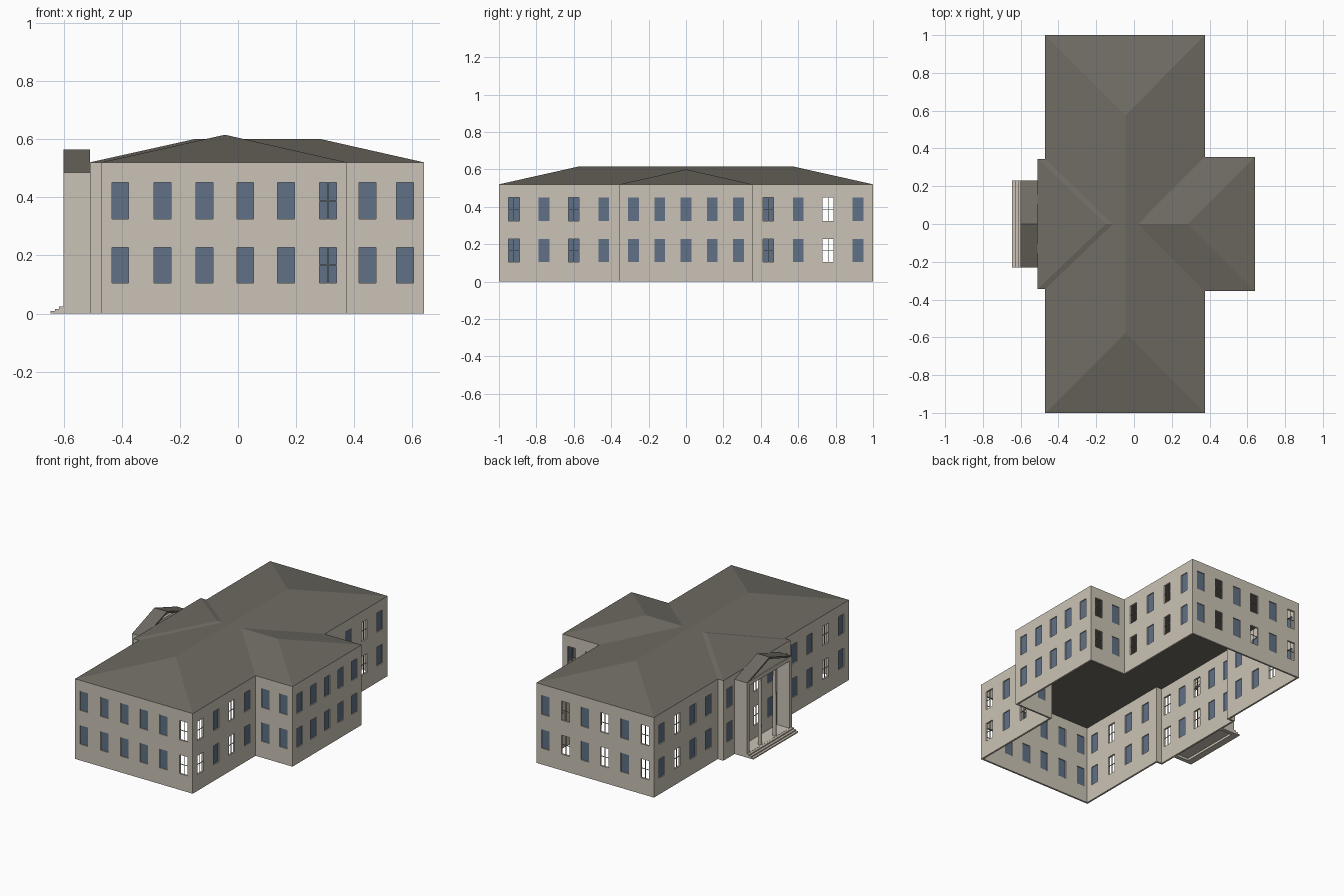
import bpy
import bmesh
from mathutils import Vector

if "Cube" in bpy.data.objects:
    bpy.data.objects.remove(bpy.data.objects["Cube"])


def material(name, rgb):
    m = bpy.data.materials.new(name)
    m.use_nodes = True
    m.diffuse_color = (*rgb, 1)
    bsdf = m.node_tree.nodes["Principled BSDF"]
    bsdf.inputs["Base Color"].default_value = (*rgb, 1)
    bsdf.inputs["Roughness"].default_value = 0.9
    return m


STONE = material("warm_stone", (0.60, 0.545, 0.465))
SLATE = material("grey_brown_roof", (0.16, 0.148, 0.125))
GLASS = material("blue_glass", (0.115, 0.165, 0.24))
BARS = material("window_bar_grey", (0.30, 0.28, 0.25))


def finish(name, bm, mat, fix_normals=True):
    if fix_normals:
        bmesh.ops.recalc_face_normals(bm, faces=bm.faces)
    me = bpy.data.meshes.new(name)
    bm.to_mesh(me)
    bm.free()
    me.materials.append(mat)
    ob = bpy.data.objects.new(name, me)
    bpy.context.collection.objects.link(ob)
    return ob


def add_box(bm, lo, hi):
    cube = bmesh.ops.create_cube(bm, size=1)["verts"]
    lo, hi = Vector(lo), Vector(hi)
    for v in cube:
        v.co = (lo + hi) / 2 + v.co * (hi - lo)


def box(name, lo, hi, mat):
    bm = bmesh.new()
    add_box(bm, lo, hi)
    return finish(name, bm, mat)


def prism(name, profile, x0, x1, mat):
    """Extrude a (y, z) outline along x."""
    bm = bmesh.new()
    face = bm.faces.new([bm.verts.new((x0, y, z)) for y, z in profile])
    new = bmesh.ops.extrude_face_region(bm, geom=[face])["geom"]
    for v in new:
        if isinstance(v, bmesh.types.BMVert):
            v.co.x = x1
    return finish(name, bm, mat)


EAVE = 0.52
FLOORS = ((0.105, 0.228), (0.325, 0.45))
HALF = 0.029
DEPTH = 0.012

# Walls: start corner, window centres along the wall, g = glazed, o = open
LONG = (-0.405, -0.26, -0.115, 0.025, 0.165, 0.31)
SIDE = (0.44, 0.6, 0.76, 0.92)
BACKWARD = tuple(-y for y in SIDE[::-1])
MID = (-0.28, -0.14, 0, 0.14, 0.28)
WING = (0.445, 0.575)
WALLS = (
    ((-0.47, -1), LONG, "gggggo"),
    ((0.375, -1), BACKWARD, "ogog"),
    ((0.375, -0.355), WING, "gg"),
    ((0.64, -0.355), MID, "ggggg"),
    ((0.64, 0.355), WING, "go"),
    ((0.375, 0.355), SIDE, "ogog"),
    ((0.375, 1), LONG, "ogogog"),
    ((-0.47, 1), SIDE, "ggog"),
    ((-0.47, 0.345), (), ""),
    ((-0.51, 0.345), MID, "ogogg"),
    ((-0.51, -0.345), (), ""),
    ((-0.47, -0.345), BACKWARD, "gogg"),
)

wall_bm, glass_bm, bar_bm = bmesh.new(), bmesh.new(), bmesh.new()


def quad(bm, a, b, z0, z1):
    pts = ((a, z0), (b, z0), (b, z1), (a, z1))
    bm.faces.new([bm.verts.new((p.x, p.y, z)) for p, z in pts])


levels = [0, *FLOORS[0], *FLOORS[1], EAVE]
for i, (start, centres, kinds) in enumerate(WALLS):
    a = Vector(start)
    b = Vector(WALLS[(i + 1) % len(WALLS)][0])
    along = (b - a).normalized()
    inward = Vector((-along.y, along.x))
    axis = 0 if abs(along.x) > 0.5 else 1
    windows = sorted((abs(c - a[axis]), k) for c, k in zip(centres, kinds))
    cuts = [0]
    for d, kind in windows:
        cuts += [d - HALF, d + HALF]
    cuts.append((b - a).length)
    # Wall grid, leaving a hole at every window
    for col in range(len(cuts) - 1):
        p, q = a + along * cuts[col], a + along * cuts[col + 1]
        for row in range(len(levels) - 1):
            if not (col % 2 and row % 2):
                quad(wall_bm, p, q, levels[row], levels[row + 1])
    # Panes, or cross bars where the window has no glass
    for d, kind in windows:
        mid = a + along * d + inward * DEPTH / 2
        for z0, z1 in FLOORS:
            if kind == "g":
                quad(glass_bm, mid - along * HALF, mid + along * HALF, z0, z1)
                continue
            zc = (z0 + z1) / 2
            for w, lo, hi in ((0.0015, z0, z1), (HALF, zc - 0.0015, zc + 0.0015)):
                r = Vector((abs(along.x), abs(along.y))) * w
                r += Vector((abs(inward.x), abs(inward.y))) * 0.002
                add_box(bar_bm, (*(mid - r), lo), (*(mid + r), hi))

bmesh.ops.remove_doubles(wall_bm, verts=wall_bm.verts, dist=0.0001)
walls = finish("outer_walls", wall_bm, STONE, False)
solid = walls.modifiers.new("thickness", "SOLIDIFY")
solid.thickness = DEPTH
solid.offset = -1
solid.use_even_offset = True
finish("window_panes", glass_bm, GLASS, False)
finish("window_bars", bar_bm, BARS)


def hip_roof(name, x0, x1, half_y, ridge0, ridge1):
    """Rectangular eave below a straight ridge given by its two ends."""
    bm = bmesh.new()
    s, e, n, w = [bm.verts.new((x, y, EAVE)) for x, y in
                  ((x0, -half_y), (x1, -half_y), (x1, half_y), (x0, half_y))]
    r0, r1 = bm.verts.new(ridge0), bm.verts.new(ridge1)
    bm.faces.new((s, w, n, e))
    if abs(ridge0[0] - ridge1[0]) < 0.001:
        faces = ((s, e, r0), (e, n, r1, r0), (n, w, r1), (w, s, r0, r1))
    else:
        faces = ((s, e, r1, r0), (e, n, r1), (n, w, r0, r1), (w, s, r0))
    for f in faces:
        bm.faces.new(f)
    return finish(name, bm, SLATE)


hip_roof("main_roof", -0.47, 0.375, 1, (-0.045, -0.575, 0.615), (-0.045, 0.575, 0.615))
hip_roof("wing_roof", 0.02, 0.64, 0.355, (0.02, 0, 0.6), (0.285, 0, 0.6))
hip_roof("entrance_bay_roof", -0.51, -0.08, 0.345, (-0.15, 0, 0.6), (-0.08, 0, 0.6))

# Portico: gabled roof, pediment, beam, side walls and columns
FRONT, BACK, WIDE = -0.6, -0.51, 0.23
LOW, PEAK, T = 0.485, 0.565, 0.012
prism("portico_roof", [(-WIDE, LOW), (0, PEAK), (WIDE, LOW),
                       (WIDE - 0.03, LOW), (0, PEAK - T), (0.03 - WIDE, LOW)],
      FRONT, BACK, SLATE)
prism("portico_pediment", [(0.03 - WIDE, LOW), (0, PEAK - T), (WIDE - 0.03, LOW)],
      FRONT + 0.006, FRONT + 0.016, STONE)
box("portico_beam", (FRONT, -WIDE, 0.46), (FRONT + 0.03, WIDE, LOW), STONE)
for side, name in ((1, "left"), (-1, "right")):
    ys = sorted((side * WIDE, side * (WIDE - 0.025)))
    box("portico_wall_" + name, (FRONT, ys[0], 0), (BACK, ys[1], LOW), STONE)
    bm = bmesh.new()
    bmesh.ops.create_cone(bm, cap_ends=True, segments=16, radius1=0.012,
                          radius2=0.01, depth=0.435)
    bmesh.ops.translate(bm, verts=bm.verts, vec=(-0.583, side * 0.075, 0.2425))
    finish("portico_column_" + name, bm, STONE)
    bpy.context.object and bpy.context.object.select_set(False)

# Entrance floor and steps
box("portico_floor", (FRONT, -WIDE, 0.015), (BACK, WIDE, 0.025), STONE)
for i in range(3):
    box(f"entrance_step_{i + 1}", (-0.645 + i * 0.015, -WIDE, 0),
        (FRONT, WIDE, 0.008 * (i + 1)), STONE)
